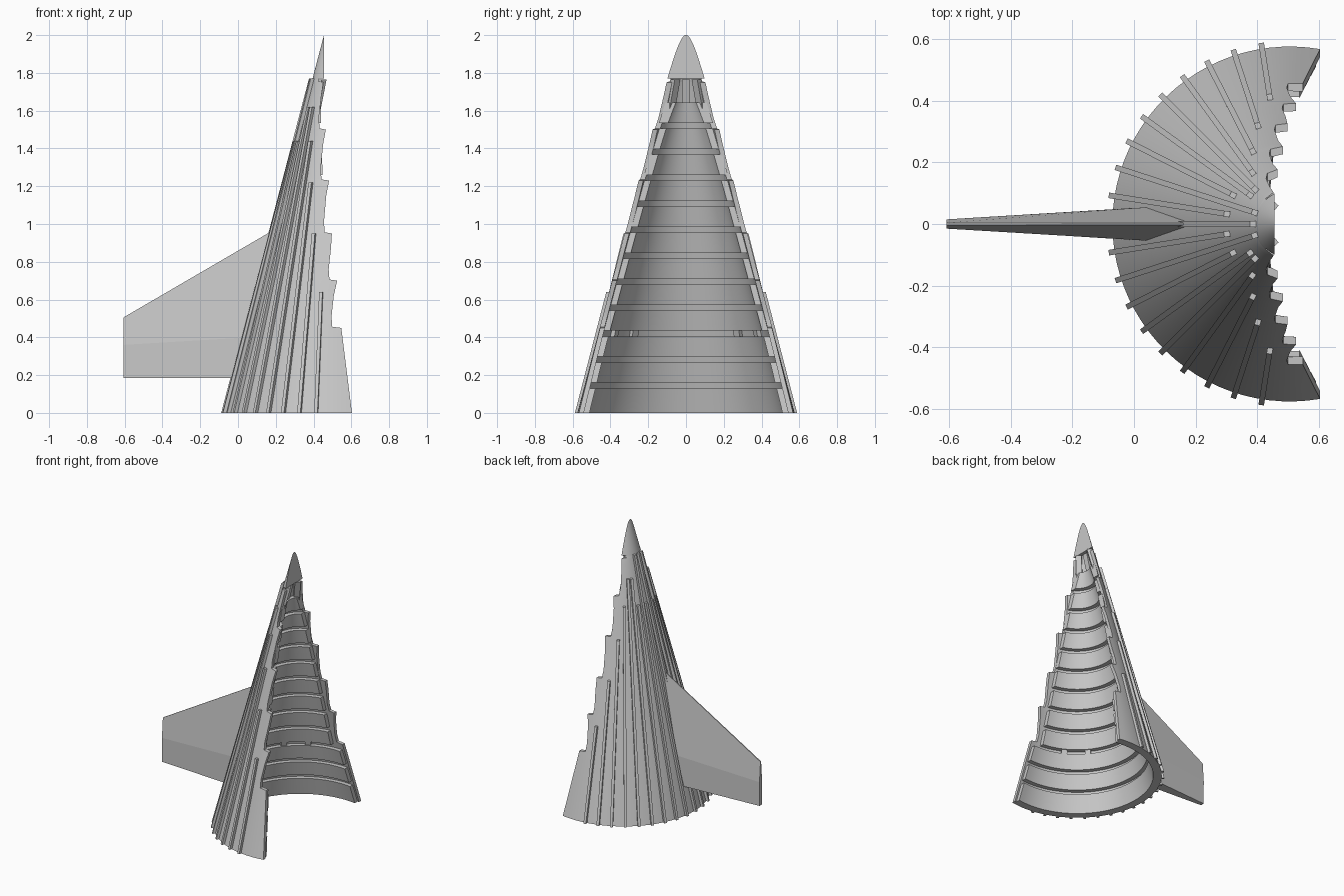
import bpy, bmesh, math

if "Cube" in bpy.data.objects:
    bpy.data.objects.remove(bpy.data.objects["Cube"], do_unlink=True)

GREY = bpy.data.materials.new("plain_grey")
GREY.use_nodes = True
GREY.diffuse_color = (0.58, 0.58, 0.58, 1)
GREY.node_tree.nodes["Principled BSDF"].inputs["Base Color"].default_value = (0.58, 0.58, 0.58, 1)

CX, BASE_R, SLOPE = 0.505, 0.575, 0.2625   # cone axis, base radius, taper
SEGS = 48


def cone_r(z):
    return BASE_R - SLOPE * z


def lerp_path(path, z):
    for (z0, x0), (z1, x1) in zip(path, path[1:]):
        if z <= z1:
            return x0 + (x1 - x0) * (z - z0) / (z1 - z0)
    return path[-1][1]


def finish(name, bm, smooth=False):
    bmesh.ops.remove_doubles(bm, verts=bm.verts, dist=0.0001)
    bmesh.ops.recalc_face_normals(bm, faces=bm.faces)
    me = bpy.data.meshes.new(name)
    bm.to_mesh(me)
    bm.free()
    ob = bpy.data.objects.new(name, me)
    bpy.context.collection.objects.link(ob)
    me.materials.append(GREY)
    if smooth:
        bpy.ops.object.select_all(action='DESELECT')
        ob.select_set(True)
        bpy.context.view_layer.objects.active = ob
        bpy.ops.object.shade_smooth_by_angle(angle=math.radians(30))
    return ob


def arc(z, r, edge):
    """Points of a circle at height z, cut off where x passes the edge."""
    end = math.acos(max(-1, min(1, (CX - edge) / r)))
    angles = [end * (2 * i / SEGS - 1) for i in range(SEGS + 1)]
    return [(CX - r * math.cos(a), r * math.sin(a), z) for a in angles]


def add_shell(bm, outer_rows, inner_rows):
    """Closed thick sheet between two grids of points."""
    o = [[bm.verts.new(p) for p in row] for row in outer_rows]
    n = [[bm.verts.new(p) for p in row] for row in inner_rows]
    for j in range(len(o) - 1):
        for i in range(SEGS):
            for g in (o, n):
                bm.faces.new((g[j][i], g[j][i + 1], g[j + 1][i + 1], g[j + 1][i]))
        for i in (0, SEGS):
            bm.faces.new((o[j][i], o[j + 1][i], n[j + 1][i], n[j][i]))
    for j in (0, len(o) - 1):
        for i in range(SEGS):
            bm.faces.new((o[j][i], o[j][i + 1], n[j][i + 1], n[j][i]))


def add_prism(bm, bottom, top):
    a = [bm.verts.new(p) for p in bottom]
    b = [bm.verts.new(p) for p in top]
    bm.faces.new(a)
    bm.faces.new(b)
    for i in range(len(a)):
        k = (i + 1) % len(a)
        bm.faces.new((a[i], a[k], b[k], b[i]))


def add_bar(bm, angle, z0, z1, inset, outset, width):
    """Bar running up the cone at an angle around its axis."""
    c, s = math.cos(angle), math.sin(angle)
    ends = []
    for z in (z0, z1):
        r = cone_r(z)
        corners = ((r - inset, -width), (r + outset, -width), (r + outset, width), (r - inset, width))
        ends.append([(CX - d * c + w * s, d * s + w * c, z) for d, w in corners])
    add_prism(bm, *ends)


# Half cone hull with a toothed open edge
edge = [(0, .603), (.45, .547)]
for low, high, dip, peak in ((.45, .7, .495, .525), (.7, .95, .48, .497), (.95, 1.23, .455, .482),
                             (1.23, 1.5, .438, .465), (1.5, 1.75, .428, .452)):
    edge += [(low + .006, dip + .004), (low + .06, dip), (high - .08, dip + .012), (high, peak)]
edge += [(1.756, .425), (1.77, .43)]
levels = sorted({z for z, x in edge} | {1.77 * i / 30 for i in range(30)})
bm = bmesh.new()
add_shell(bm,
          [arc(z, cone_r(z), lerp_path(edge, z)) for z in levels],
          [arc(z, cone_r(z) - .025, lerp_path(edge, z)) for z in levels])
finish("hull_shell", bm, True)

# Solid nose with a flat cut face
TIP_X = .455
outer = [arc(2 - .23 * (1 - i / 16) ** 2, cone_r(2 - .23 * (1 - i / 16) ** 2), TIP_X) for i in range(17)]
flat = [[(TIP_X, y, z) for x, y, z in row] for row in outer]
bm = bmesh.new()
add_shell(bm, outer, flat)
finish("nose_tip", bm, True)

# Inner rings stacked up the hull
ring_edge = [(0, .59), (.42, .535), (.43, .47), (1.65, .437)]
spans = [(0, .13)] + [(.16 + .1375 * i, .267 + .1375 * i) for i in range(11)]
bm = bmesh.new()
for span in spans:
    add_shell(bm,
              [arc(z, cone_r(z) - .015, lerp_path(ring_edge, z)) for z in span],
              [arc(z, cone_r(z) - .057, lerp_path(ring_edge, z)) for z in span])
finish("inner_rings", bm, True)

# Short bars inside the top and between two lower rings
bm = bmesh.new()
for deg in (-42, 0, 42):
    add_bar(bm, math.radians(deg), 1.6, 1.765, .045, -.01, .02)
for deg in (-62, -40, 40, 62):
    add_bar(bm, math.radians(deg), .4, .436, .05, -.01, .02)
finish("inner_bars", bm)

# Outer ribs, mirrored about the middle
tops = (1.77, 1.44, 1.77, 1.44, 1.62, 1.62, 1.44, 1.22, .95, .64)
bm = bmesh.new()
for k in range(-9, 10):
    add_bar(bm, math.radians(9 * k), 0, tops[abs(k)], .01, .019, .009)
finish("outer_ribs", bm)

# Tapered fin: thick low down, sharp along its top edge
def fin_outline(points):
    right = [(x, -w, z) for x, w, z in points]
    left = [(x, w, z) for x, w, z in reversed(points)]
    return right + left

bm = bmesh.new()
add_prism(bm,
          fin_outline([(-.607, .014, .185), (-.607, .015, .36), (-.607, .004, .505)]),
          fin_outline([(.0, .052, .185), (.06, .055, .4), (.2, .003, .975)]))
finish("side_fin", bm)
